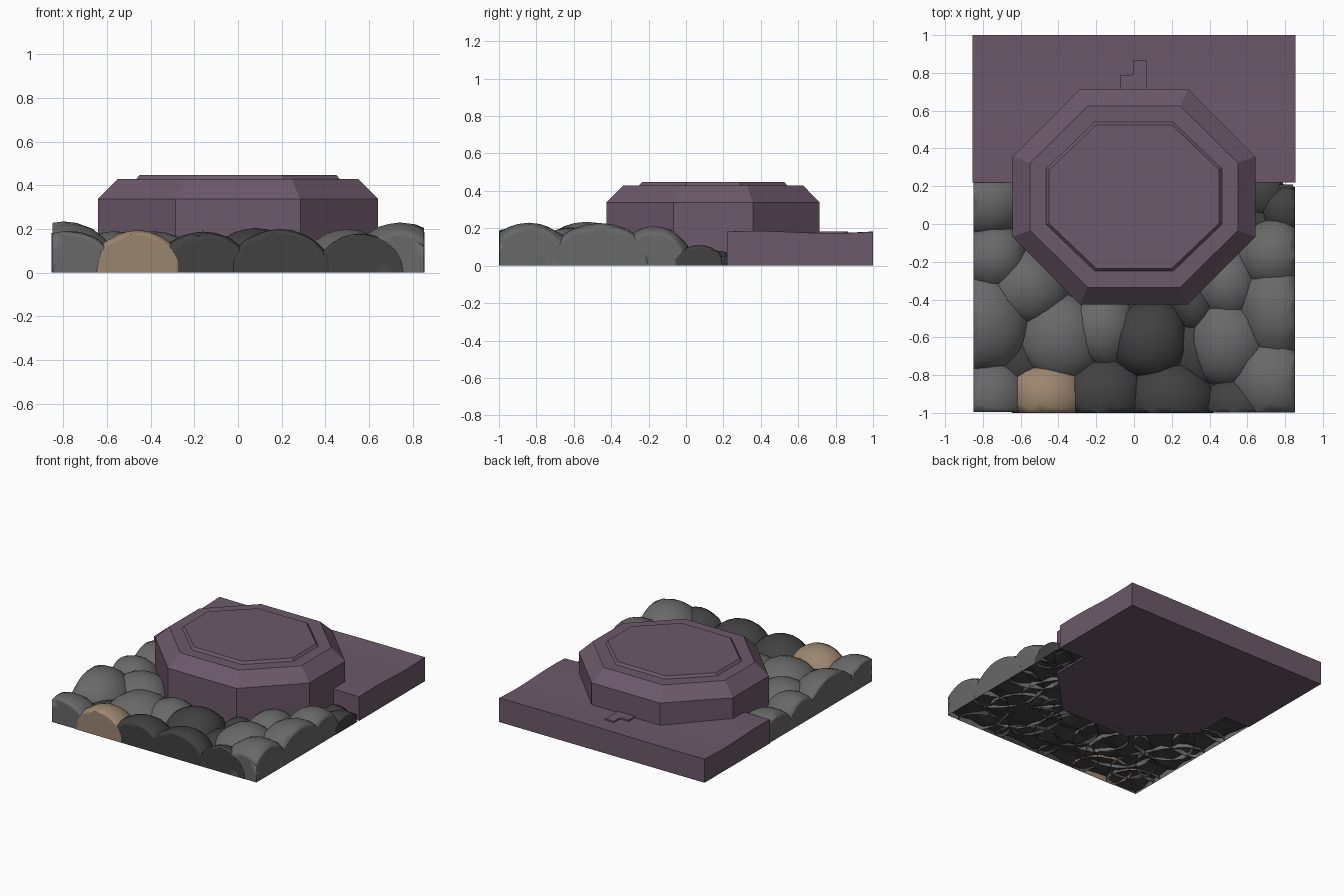
import bpy
import bmesh
import math
import random
from mathutils import Vector

random.seed(4)
if "Cube" in bpy.data.objects:
    bpy.data.objects.remove(bpy.data.objects["Cube"], do_unlink=True)

HALF_X, FRONT, BACK, SLAB_FRONT = 0.855, -1.0, 1.0, 0.22


def material(name, color):
    mat = bpy.data.materials.new(name)
    mat.use_nodes = True
    mat.diffuse_color = (*color, 1)
    mat.node_tree.nodes["Principled BSDF"].inputs["Base Color"].default_value = (*color, 1)
    return mat


PURPLE = material("dusty purple stone", (0.15, 0.1, 0.143))
GREY = material("grey rock", (0.14, 0.14, 0.14))
DARK = material("dark rock", (0.053, 0.053, 0.053))
TAN = material("tan rock", (0.33, 0.235, 0.16))


def finish(name, bm, mat, smooth_angle=None):
    mesh = bpy.data.meshes.new(name)
    bm.to_mesh(mesh)
    bm.free()
    mesh.materials.append(mat)
    obj = bpy.data.objects.new(name, mesh)
    bpy.context.collection.objects.link(obj)
    if smooth_angle:
        bpy.ops.object.select_all(action="DESELECT")
        obj.select_set(True)
        bpy.context.view_layer.objects.active = obj
        bpy.ops.object.shade_smooth_by_angle(angle=math.radians(smooth_angle))
    return obj


# Octagonal plinth: rings of half width, half depth and height
def octagon_ring(bm, half_x, half_y, z, center_y=0.145):
    cx, cy = half_x * 0.445, half_y * 0.373
    outline = [(cx, -half_y), (half_x, -cy), (half_x, cy), (cx, half_y),
               (-cx, half_y), (-half_x, cy), (-half_x, -cy), (-cx, -half_y)]
    return [bm.verts.new((x, y + center_y, z)) for x, y in outline]


def build_plinth():
    bm = bmesh.new()
    profile = [(0.642, 0.57, 0), (0.642, 0.57, 0.338), (0.55, 0.48, 0.43),
               (0.465, 0.395, 0.43), (0.45, 0.38, 0.448)]
    rings = [octagon_ring(bm, *p) for p in profile]
    for low, high in zip(rings, rings[1:]):
        for i in range(8):
            j = (i + 1) % 8
            bm.faces.new((low[i], low[j], high[j], high[i]))
    bm.faces.new(rings[-1])
    bm.faces.new(rings[0][::-1])
    finish("octagonal_plinth", bm, PURPLE)


# Ground slab with a gently uneven top
def build_slab():
    bm = bmesh.new()
    bmesh.ops.create_grid(bm, x_segments=16, y_segments=8, size=1)
    mid, half = (BACK + SLAB_FRONT) / 2, (BACK - SLAB_FRONT) / 2
    for v in bm.verts:
        x, y = v.co.x * HALF_X, mid + v.co.y * half
        wave = 0.003 * math.sin(3 * x) + 0.006 * math.cos(8 * y - 3)
        v.co = (x, y, 0.178 + wave)
    rim = [e for e in bm.edges if e.is_boundary]
    walls = bmesh.ops.extrude_edge_only(bm, edges=rim)["geom"]
    for v in walls:
        if isinstance(v, bmesh.types.BMVert):
            v.co.z = 0
    base = [e for e in bm.edges if e.is_boundary]
    bmesh.ops.holes_fill(bm, edges=base, sides=0)
    bmesh.ops.recalc_face_normals(bm, faces=bm.faces)
    finish("ground_slab", bm, PURPLE, 30)


# Small stepped tab behind the plinth
def build_tab():
    bm = bmesh.new()
    outline = [(-0.075, 0.7), (0.07, 0.7), (0.07, 0.865), (-0.005, 0.865),
               (-0.005, 0.79), (-0.075, 0.79)]
    face = bm.faces.new([bm.verts.new((x, y, 0.1)) for x, y in outline])
    top = bmesh.ops.extrude_face_region(bm, geom=[face])["geom"]
    for v in top:
        if isinstance(v, bmesh.types.BMVert):
            v.co.z = 0.183
    bmesh.ops.recalc_face_normals(bm, faces=bm.faces)
    finish("stepped_tab", bm, PURPLE)


# Rough rubble bed under the rocks, closing the gaps between them
def build_bed():
    bm = bmesh.new()
    bmesh.ops.create_grid(bm, x_segments=18, y_segments=14, size=1)
    mid, half = (SLAB_FRONT + FRONT) / 2, (SLAB_FRONT - FRONT) / 2 - 0.012
    for v in bm.verts:
        v.co = (v.co.x * (HALF_X - 0.012), mid + v.co.y * half, 0.05)
    upper = bm.faces[:]
    lower = bmesh.ops.extrude_face_region(bm, geom=upper, use_keep_orig=True)["geom"]
    for v in lower:
        if isinstance(v, bmesh.types.BMVert):
            v.co.z = random.uniform(0.002, 0.04)
    bmesh.ops.recalc_face_normals(bm, faces=bm.faces)
    finish("rubble_bed", bm, DARK)


# Domed rock, trimmed flat where it meets the edge of the base
def build_rock(name, x, y, rx, ry, height, mat, inset):
    bm = bmesh.new()
    bmesh.ops.create_icosphere(bm, subdivisions=3, radius=1)
    bmesh.ops.bisect_plane(bm, geom=bm.verts[:] + bm.edges[:] + bm.faces[:],
                           plane_co=(0, 0, 0), plane_no=(0, 0, 1), clear_inner=True)
    phase = random.uniform(0, math.tau)
    for v in bm.verts:
        d = v.co.copy()
        a = math.atan2(d.y, d.x)
        bump = 1 + 0.05 * math.sin(3 * a + phase) * (1 - d.z) + random.uniform(-0.03, 0.03)
        z = height * max(d.z, 0) ** 0.95
        v.co = (x + rx * d.x * bump, y + ry * d.y * bump, z)
    limits = [(0, 1, HALF_X - inset), (0, -1, HALF_X - inset),
              (1, -1, -FRONT - inset), (1, 1, SLAB_FRONT)]
    for axis, sign, limit in limits:
        normal = Vector((0, 0, 0))
        normal[axis] = sign
        bmesh.ops.bisect_plane(bm, geom=bm.verts[:] + bm.edges[:] + bm.faces[:],
                               plane_co=normal * limit, plane_no=normal)
        for v in bm.verts:
            if v.co[axis] * sign > limit:
                v.co[axis] = sign * limit
    bmesh.ops.dissolve_degenerate(bm, dist=0.0005, edges=bm.edges)
    finish(name, bm, mat, 100)


# Rocks: x, y, radius x, radius y, height; earlier ones sit further forward
dark_rocks = [
    (.19, -.93, .235, .21, .2), (-.16, -.91, .225, .21, .188), (.56, -.97, .2, .17, .18),
    (.08, -.62, .22, .22, .205), (.8, .07, .13, .14, .11), (.68, .16, .13, .13, .08),
    (.32, -.45, .12, .13, .13), (.34, -.68, .17, .2, .12), (-.6, -.72, .15, .18, .11),
]
grey_rocks = [
    (.76, -.46, .22, .28, .228), (.74, -.84, .24, .25, .23), (.74, -.17, .2, .2, .212),
    (.5, -.63, .22, .24, .2), (.5, -.32, .17, .2, .18), (-.78, -.92, .23, .21, .192),
    (-.8, -.53, .25, .28, .235), (-.75, -.18, .2, .19, .2), (-.76, .12, .2, .2, .19),
    (-.57, -.34, .22, .21, .19), (-.39, -.61, .23, .24, .19), (-.17, -.56, .19, .2, .18),
]
build_plinth()
build_slab()
build_tab()
build_bed()
build_rock("tan_rock", -.46, -.92, .215, .2, .195, TAN, 0)
inset = 0
for label, rocks, mat in (("dark_rock", dark_rocks, DARK), ("grey_rock", grey_rocks, GREY)):
    for n, rock in enumerate(rocks, 1):
        inset += 0.0003
        build_rock(f"{label}_{n}", *rock, mat, inset)
